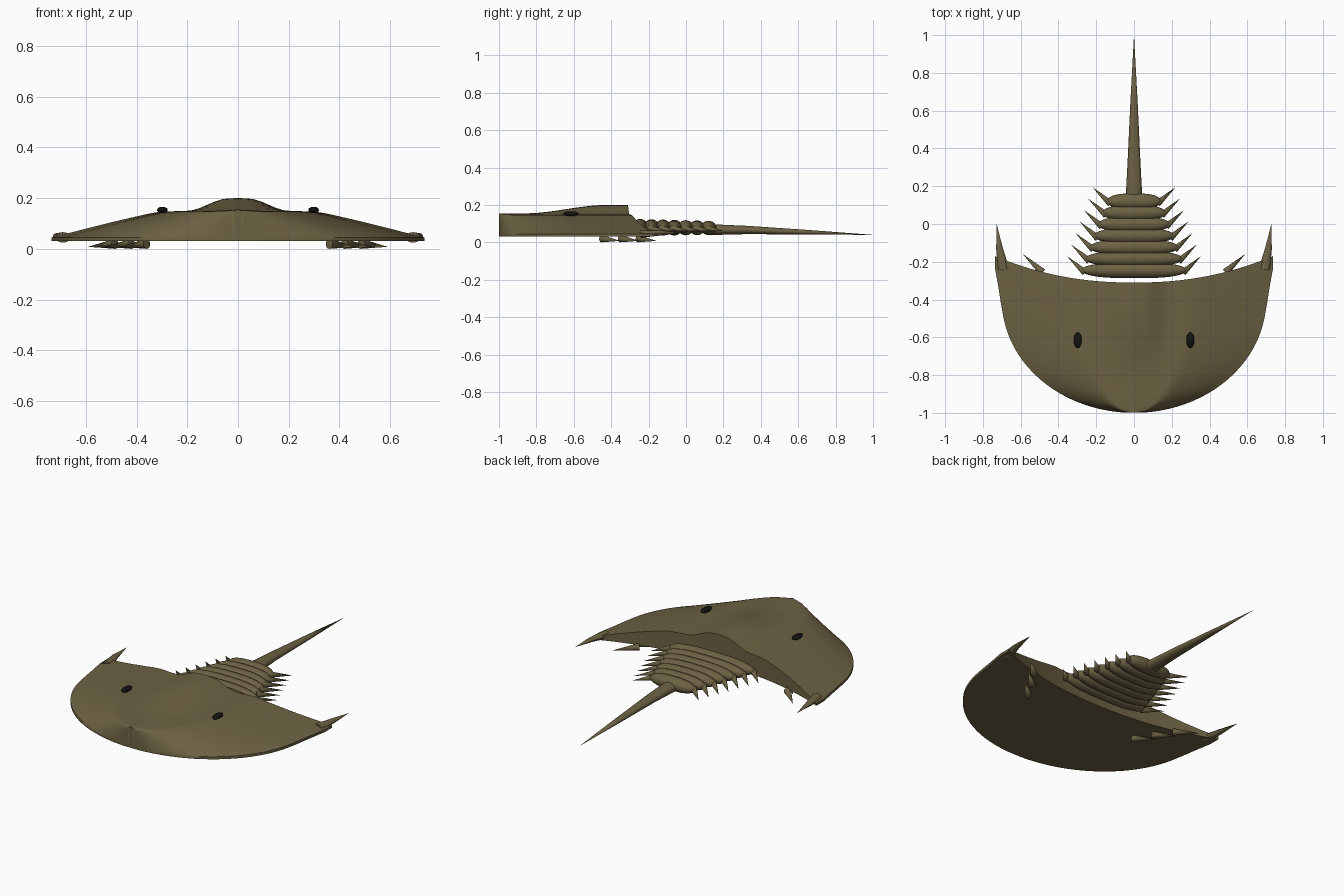
import bpy, bmesh, math
from mathutils import Vector

cube = bpy.data.objects.get("Cube")
if cube:
    bpy.data.objects.remove(cube, do_unlink=True)


def material(name, color, rough):
    m = bpy.data.materials.new(name)
    m.use_nodes = True
    m.diffuse_color = color
    bsdf = m.node_tree.nodes["Principled BSDF"]
    bsdf.inputs["Base Color"].default_value = color
    bsdf.inputs["Roughness"].default_value = rough
    return m


OLIVE = material("olive_brown", (0.15, 0.12, 0.056, 1), 0.6)
BLACK = material("eye_black", (0.006, 0.006, 0.006, 1), 0.3)


def finish(bm, name, mat, angle=40):
    bmesh.ops.recalc_face_normals(bm, faces=bm.faces)
    me = bpy.data.meshes.new(name)
    bm.to_mesh(me)
    bm.free()
    ob = bpy.data.objects.new(name, me)
    bpy.context.collection.objects.link(ob)
    me.materials.append(mat)
    bpy.ops.object.select_all(action="DESELECT")
    ob.select_set(True)
    bpy.context.view_layer.objects.active = ob
    bpy.ops.object.shade_smooth_by_angle(angle=math.radians(angle))
    return ob


def spine(name, points, radii, flat=1.0, sides=12):
    """Tapered round spine through points, closed to a tip at the last one."""
    bm = bmesh.new()
    pts = [Vector(p) for p in points]
    rings = []
    for i, r in enumerate(radii):
        d = (pts[i + 1] - pts[max(i - 1, 0)]).normalized()
        side = d.cross(Vector((0, 0, 1))).normalized()
        up = side.cross(d)
        ring = []
        for k in range(sides):
            a = math.tau * k / sides
            ring.append(bm.verts.new(pts[i] + side * r * math.cos(a) + up * r * flat * math.sin(a)))
        rings.append(ring)
    tip = bm.verts.new(pts[-1])
    bm.faces.new(rings[0])
    for k in range(sides):
        n = (k + 1) % sides
        for a, b in zip(rings, rings[1:]):
            bm.faces.new((a[k], a[n], b[n], b[k]))
        bm.faces.new((rings[-1][k], rings[-1][n], tip))
    return finish(bm, name, OLIVE)


def ellipsoid(name, center, size, mat, power=1.0):
    """Ellipsoid; a power below 1 makes its left and right ends blunter."""
    bm = bmesh.new()
    bmesh.ops.create_uvsphere(bm, u_segments=32, v_segments=16, radius=1)
    for v in bm.verts:
        v.co.x = math.copysign(abs(v.co.x) ** power, v.co.x)
        v.co = Vector([c + s * q for c, s, q in zip(center, size, v.co)])
    return finish(bm, name, mat, 60)


def smooth(a, b, t):
    t = min(max((t - a) / (b - a), 0), 1)
    return t * t * (3 - 2 * t)


# Head shield: cross-sections lofted from front to back
PROFILE = [(0, .155), (.25, .150), (.41, .147), (.48, .139), (.65, .110),
           (.82, .079), (.95, .054), (1, .045)]


def shield_height(u, x, y):
    for (a, za), (b, zb) in zip(PROFILE, PROFILE[1:]):
        if u <= b:
            z = za + (zb - za) * (u - a) / (b - a)
            break
    return z + 0.045 * smooth(-.86, -.42, y) * (1 - smooth(.04, .2, abs(x)))


# Each section is half width, side y, centre y
sections = []
for i in range(21):
    a = math.radians(4 + 76 * i / 20)
    y = -.4 - .6 * math.cos(a)
    sections.append((.7 * math.sin(a), y, y))
sections += [(.703, -.43, -.46), (.717, -.34, -.41), (.735, -.24, -.36), (.735, -.17, -.31)]

bm = bmesh.new()
COLS = 24
grid = []
for w, ys, yc in sections:
    row = []
    for j in range(-COLS, COLS + 1):
        u = abs(j) / COLS
        x, y = w * j / COLS, yc + (ys - yc) * u ** 2.2
        row.append(bm.verts.new((x, y, shield_height(u, x, y))))
    grid.append(row)
for a, b in zip(grid, grid[1:]):
    for j in range(2 * COLS):
        bm.faces.new((a[j], a[j + 1], b[j + 1], b[j]))
rim = [e for e in bm.edges if e.is_boundary]
skirt = bmesh.ops.extrude_edge_only(bm, edges=rim)["geom"]
for v in skirt:
    if isinstance(v, bmesh.types.BMVert):
        v.co.z = 0.03
base = bmesh.ops.holes_fill(bm, edges=[e for e in bm.edges if e.is_boundary], sides=0)
bmesh.ops.triangulate(bm, faces=base["faces"])
finish(bm, "head_shield", OLIVE, 45)

# Abdomen plates, narrowing toward the tail
SEGMENTS = 7
for i in range(SEGMENTS):
    t = i / (SEGMENTS - 1)
    y, w = -.245 + .365 * t, .28 - .135 * t
    ellipsoid(f"abdomen_plate_{i + 1}", (0, y, .08 - .003 * t),
              (w, .042, .045 - .007 * t), OLIVE, .7)
    for s, side in ((1, "left"), (-1, "right")):
        spine(f"abdomen_spine_{side}_{i + 1}",
              [(s * (w - .02), y - .012, .075), (s * (w + .075), y + .075, .062)], [.018])

# Tail spike
spine("tail_spike", [(0, .12, .068), (0, .33, .066), (0, .65, .054), (0, 1, .04)],
      [.045, .034, .019], .65, 20)

# Paired parts
for s, side in ((1, "left"), (-1, "right")):
    ellipsoid(f"eye_{side}", (s * .298, -.615, .153), (.021, .042, .013), BLACK)
    spine(f"corner_spine_{side}",
          [(s * .69, -.24, .045), (s * .712, -.13, .05), (s * .727, 0, .05)], [.03, .018], .7)
    for i, (x, y) in enumerate([(.36, -.45), (.42, -.35), (.485, -.255)]):
        spine(f"leg_tip_{side}_{i + 1}",
              [(s * x, y, .02), (s * (x + .105), y + .097, .008)], [.02])
